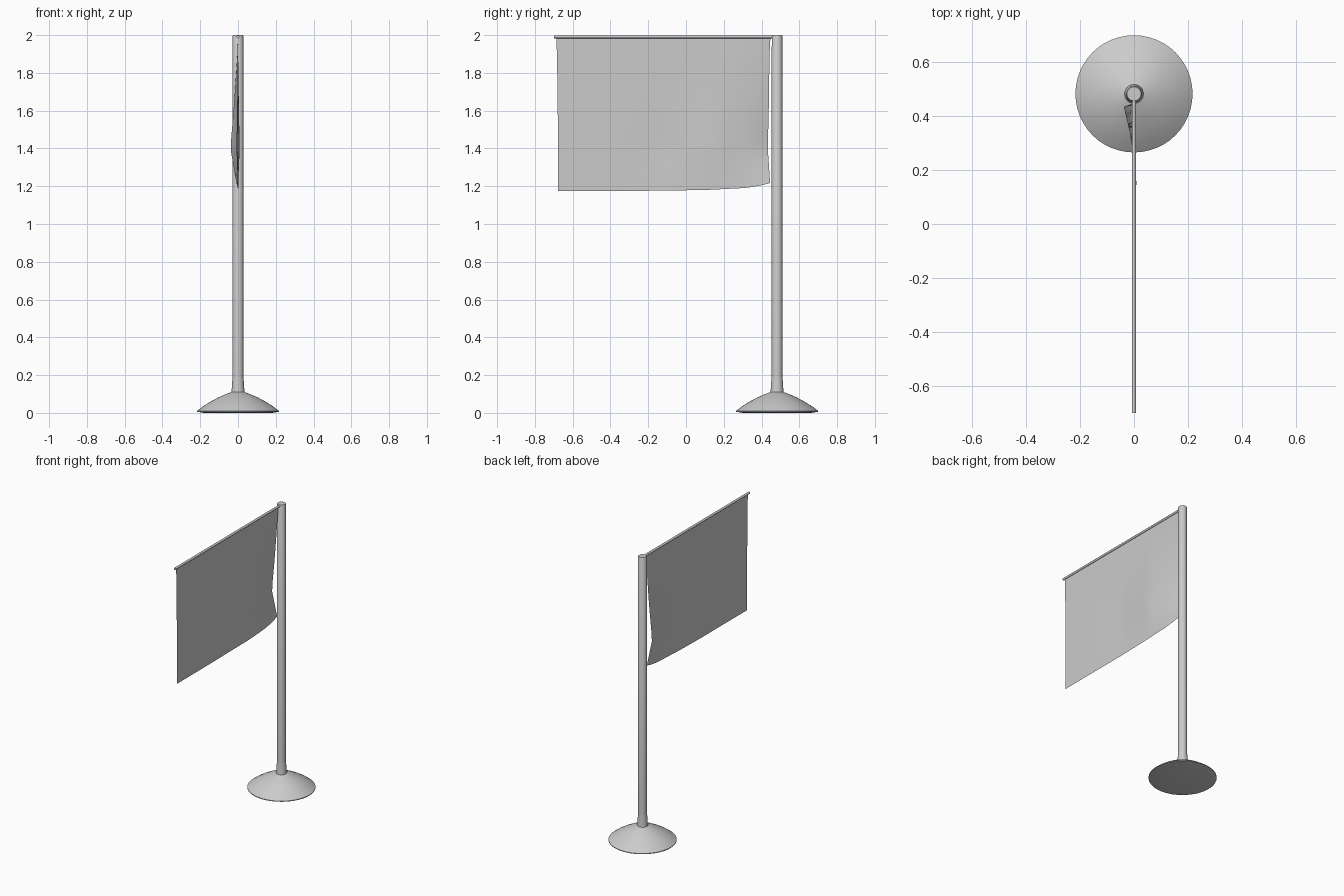
import bpy, bmesh, math
from mathutils import Matrix, Vector

if "Cube" in bpy.data.objects:
    bpy.data.objects.remove(bpy.data.objects["Cube"])

POLE_Y = 0.482


def finish(bm, name, smooth=True, closed=True):
    if closed:
        bmesh.ops.recalc_face_normals(bm, faces=bm.faces)
    me = bpy.data.meshes.new(name)
    bm.to_mesh(me)
    bm.free()
    ob = bpy.data.objects.new(name, me)
    bpy.context.collection.objects.link(ob)
    if smooth:
        bpy.context.view_layer.objects.active = ob
        ob.select_set(True)
        bpy.ops.object.shade_smooth_by_angle(angle=math.radians(35))
        ob.select_set(False)
    return ob


def lathe(name, profile, sides, matrix):
    """Closed turned solid from (radius, height) points."""
    bm = bmesh.new()
    rings = [[bm.verts.new((r * math.cos(2 * math.pi * i / sides),
                            r * math.sin(2 * math.pi * i / sides), z))
              for i in range(sides)] for r, z in profile]
    for a, b in zip(rings, rings[1:]):
        for i in range(sides):
            j = (i + 1) % sides
            bm.faces.new((a[i], a[j], b[j], b[i]))
    bm.faces.new(rings[0][::-1])
    bm.faces.new(rings[-1])
    bm.transform(matrix)
    return finish(bm, name)


def lerp_table(pts, t):
    for (a, va), (b, vb) in zip(pts, pts[1:]):
        if t <= b:
            return va + (vb - va) * max(0, (t - a) / (b - a))
    return pts[-1][1]


at_pole = Matrix.Translation((0, POLE_Y, 0))

# domed foot with collar
lathe("base", [(0.18, 0), (0.217, 0.006), (0.217, 0.011), (0.185, 0.035),
               (0.145, 0.06), (0.1, 0.084), (0.06, 0.101), (0.035, 0.11),
               (0.033, 0.13), (0.029, 0.19)], 48, at_pole)

# upright pole
lathe("pole", [(0.029, 0.1), (0.028, 1.996), (0.026, 2.0)], 32, at_pole)

# horizontal rod, running from the pole towards the front
lathe("top_rod", [(0.008, 0), (0.008, 1.16)], 16,
      Matrix.Translation((0, 0.46, 1.991)) @ Matrix.Rotation(math.pi / 2, 4, 'X'))

# hanging cloth: gentle waves, with the pole-side edge bulging sideways
wave_y = [(-0.7, 0), (-0.4, 0), (-0.12, -0.2), (0.02, 0), (0.15, 0.25),
          (0.25, 0.0), (0.35, -0.4), (0.445, -1)]
wave_z = [(1.17, 0.12), (1.22, 0.2), (1.4, 1), (1.65, 0.5), (1.9, 0.08), (1.99, 0)]
bottom = [(-0.69, 1.175), (-0.2, 1.176), (0.1, 1.18), (0.3, 1.19), (0.38, 1.2), (0.445, 1.217)]
edge = [(1.17, 0.446), (1.22, 0.445), (1.4, 0.433), (1.65, 0.439), (1.9, 0.442), (1.99, 0.447)]
NY, NZ = 24, 18
bm = bmesh.new()
grid = []
for i in range(NY + 1):
    u = i / NY
    y0 = -0.685 + 1.13 * u
    col = []
    for j in range(NZ + 1):
        v = j / NZ
        lo = lerp_table(bottom, y0)
        z = lo + (1.988 - lo) * v
        left = -0.678 - 0.008 * v ** 3
        y = left + (lerp_table(edge, z) - left) * u
        x = 0.04 * lerp_table(wave_y, y0) * lerp_table(wave_z, z)
        col.append(bm.verts.new((x, y, z)))
    grid.append(col)
for i in range(NY):
    for j in range(NZ):
        bm.faces.new((grid[i][j], grid[i + 1][j], grid[i + 1][j + 1], grid[i][j + 1]))
finish(bm, "banner_cloth", closed=False)
